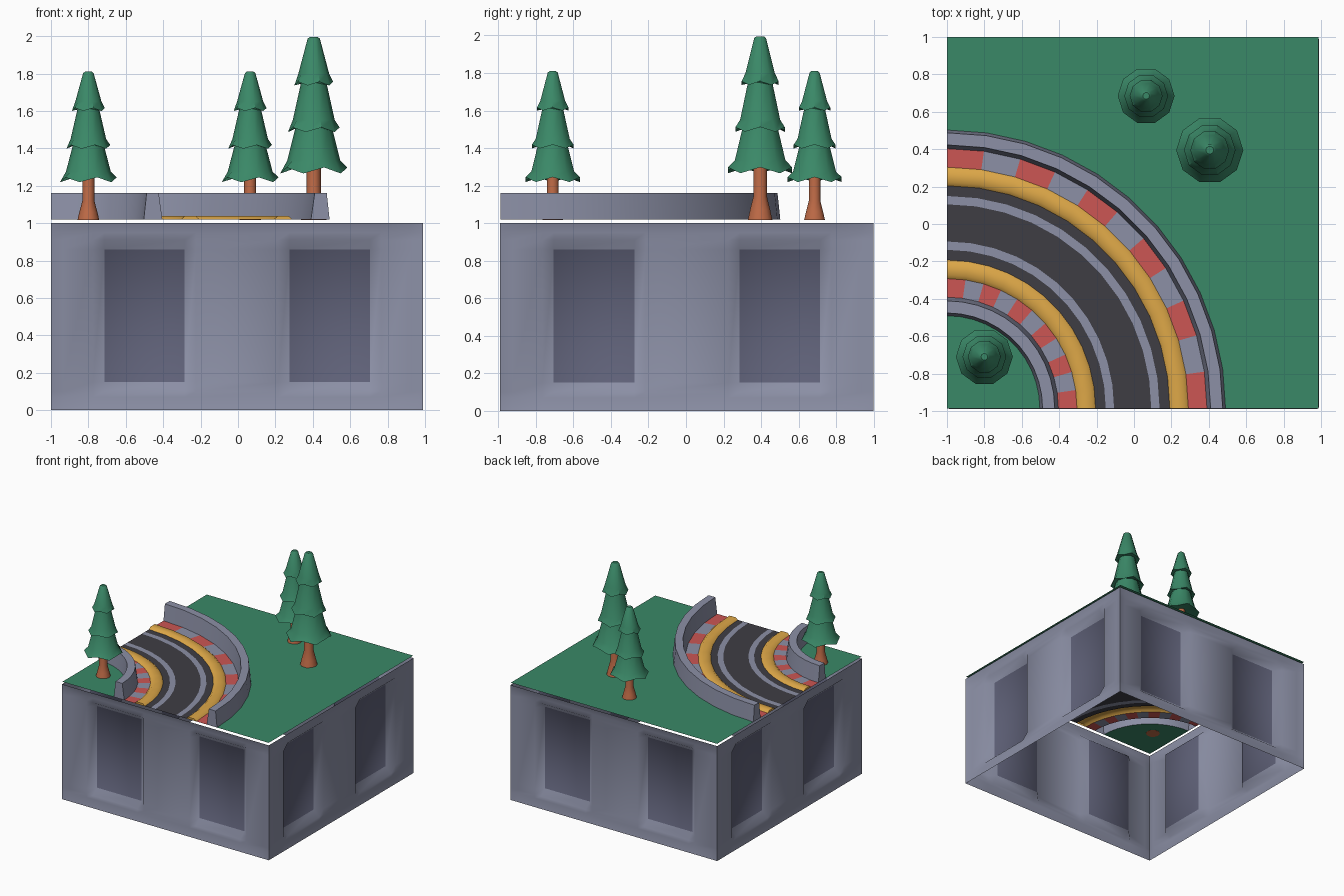
import bpy, bmesh, math

if "Cube" in bpy.data.objects:
    bpy.data.objects.remove(bpy.data.objects["Cube"])

def mat(name, r, g, b):
    lin = lambda c: ((c / 255 + 0.055) / 1.055) ** 2.4
    m = bpy.data.materials.new(name)
    m.diffuse_color = (lin(r), lin(g), lin(b), 1)
    m.use_nodes = True
    m.node_tree.nodes["Principled BSDF"].inputs["Base Color"].default_value = m.diffuse_color
    return m

GREY = mat("blue_grey", 140, 144, 166)
PANEL = mat("dark_panel", 95, 97, 120)
GREEN = mat("green", 58, 136, 103)
ASPHALT = mat("asphalt", 62, 61, 68)
YELLOW = mat("yellow", 222, 168, 72)
RED = mat("red", 204, 86, 83)
BROWN = mat("bark", 190, 106, 70)
TOP = 1.02      # ground height
SEG = 11        # curve segments, also kerb blocks
EDGE = 0.987    # front and right edge of the top plate

def finish(bm, name, mats, angle=None):
    me = bpy.data.meshes.new(name)
    bm.to_mesh(me)
    bm.free()
    ob = bpy.data.objects.new(name, me)
    bpy.context.collection.objects.link(ob)
    for m in mats:
        me.materials.append(m)
    if angle:
        bpy.ops.object.select_all(action='DESELECT')
        ob.select_set(True)
        bpy.context.view_layer.objects.active = ob
        bpy.ops.object.shade_smooth_by_angle(angle=math.radians(angle))
    return ob

def arc(r, z, i):
    a = math.pi / 2 * i / SEG
    r *= 0.993
    return (-1 + r * math.cos(a), -EDGE + r * math.sin(a), z)

def sweep(name, profile, mats, rule=lambda i, j: 0, caps=False, angle=40):
    """Sweep (radius, z) points round the bend; profile runs inside to outside."""
    bm = bmesh.new()
    rows = [[bm.verts.new(arc(r, z, i)) for r, z in profile] for i in range(SEG + 1)]
    for i in range(SEG):
        for j in range(len(profile) - 1):
            a, b = rows[i], rows[i + 1]
            f = bm.faces.new((a[j], a[j + 1], b[j + 1], b[j]))
            f.material_index = rule(i, j)
    if caps:
        bm.faces.new(rows[0][::-1])
        bm.faces.new(rows[-1])
    return finish(bm, name, mats, angle)

# Base: four walls with two sunken dark panels each, open top and bottom
bm = bmesh.new()
half = [0.22, 0.28, 0.71, 0.77, 0.93, 1]
us = [-u for u in reversed(half)] + half
zs = [0, 0.07, 0.1, 0.15, 0.86, 0.91, 0.95, 1]
for k in range(4):
    c, s = [(1, 0), (0, 1), (-1, 0), (0, -1)][k]
    grid = []
    for z in zs:
        row = []
        for u in us:
            rim = abs(u) == 1 or z in (0, 1)
            sunk = 0.25 < abs(u) < 0.75 and 0.12 < z < 0.9
            d = -0.995 if rim else -0.925 if sunk else -0.98
            v = max(-0.995, min(0.995, u))
            row.append(bm.verts.new((v * c - d * s - 0.005, v * s + d * c + 0.005, z)))
        grid.append(row)
    for i in range(len(zs) - 1):
        for j in range(len(us) - 1):
            f = bm.faces.new((grid[i][j], grid[i][j + 1], grid[i + 1][j + 1], grid[i + 1][j]))
            f.material_index = int(i == 3 and j in (3, 7))
bmesh.ops.remove_doubles(bm, verts=bm.verts, dist=0.001)
finish(bm, "base_walls", [GREY, PANEL], 85)

# Grass inside and outside the bend
for name, r, corners in (("outer_grass", 1.5, [(-1, 1), (EDGE, 1), (EDGE, -EDGE)]),
                         ("inner_grass", 0.5, [(-1, -EDGE)])):
    bm = bmesh.new()
    pts = [arc(r, TOP, i) for i in range(SEG + 1)] + [(x, y, TOP) for x, y in corners]
    f = bm.faces.new([bm.verts.new(p) for p in pts])
    f.normal_update()
    if f.normal.z < 0:
        f.normal_flip()
    finish(bm, name, [GREEN])

# Road with two grey lines
sweep("road", [(r, TOP) for r in (0.8, 0.855, 0.9, 1.1, 1.145, 1.2)],
      [ASPHALT, GREY], lambda i, j: j % 2)

# Kerbs, yellow edge rails and barriers on both sides
for side, kerb, rail, wall in (("inner", 0.6, 0.7, 0.5), ("outer", 1.3, 1.2, 1.4)):
    sweep(side + "_kerb", [(kerb, TOP), (kerb + 0.1, TOP)], [RED, GREY], lambda i, j: i % 2)
    sweep(side + "_rail", [(rail, TOP), (rail + 0.02, 1.037), (rail + 0.08, 1.037),
                           (rail + 0.1, TOP)], [YELLOW], caps=True, angle=50)
    prof = [(0, TOP), (0.02, 1.16), (0.085, 1.16), (0.1, TOP)]
    if side == "inner":     # the steeper face always points away from the road
        prof = [(0.1 - r, z) for r, z in reversed(prof)]
    sweep(side + "_barrier", [(wall + r, z) for r, z in prof], [GREY], caps=True)

def lathe(name, rings, sides, m, x, y, sr, sz):
    """Stack of (radius, height above ground, zigzag) rings with end caps."""
    bm = bmesh.new()
    loops = []
    for r, z, jag in rings:
        loops.append([bm.verts.new((
            x + sr * r * math.cos(2 * math.pi * k / sides),
            y + sr * r * math.sin(2 * math.pi * k / sides),
            TOP + sz * (z + jag * (-1) ** k))) for k in range(sides)])
    for a, b in zip(loops, loops[1:]):
        for k in range(sides):
            n = (k + 1) % sides
            bm.faces.new((a[k], a[n], b[n], b[k]))
    bm.faces.new(loops[0][::-1])
    bm.faces.new(loops[-1])
    finish(bm, name, [m], 40)

# Fir trees: flared trunk and three ragged tiers
trunk = [(0.058, -0.002, 0), (0.048, 0.04, 0), (0.032, 0.1, 0), (0.032, 0.26, 0)]
tiers = [(0.03, 0.24, 0), (0.152, 0.212, 0.013), (0.12, 0.255, 0), (0.082, 0.4, 0),
         (0.117, 0.388, 0.01), (0.095, 0.43, 0), (0.058, 0.59, 0),
         (0.088, 0.588, 0.008), (0.07, 0.63, 0), (0.028, 0.782, 0), (0.018, 0.79, 0)]
for n, (x, y, sr, sz) in enumerate([(-0.8, -0.71, 1, 1), (0.065, 0.685, 1, 1),
                                    (0.405, 0.395, 1.18, 1.235)]):
    lathe(f"tree_trunk_{n + 1}", trunk, 10, BROWN, x, y, sr, sz)
    lathe(f"tree_foliage_{n + 1}", tiers, 10, GREEN, x, y, sr, sz)
